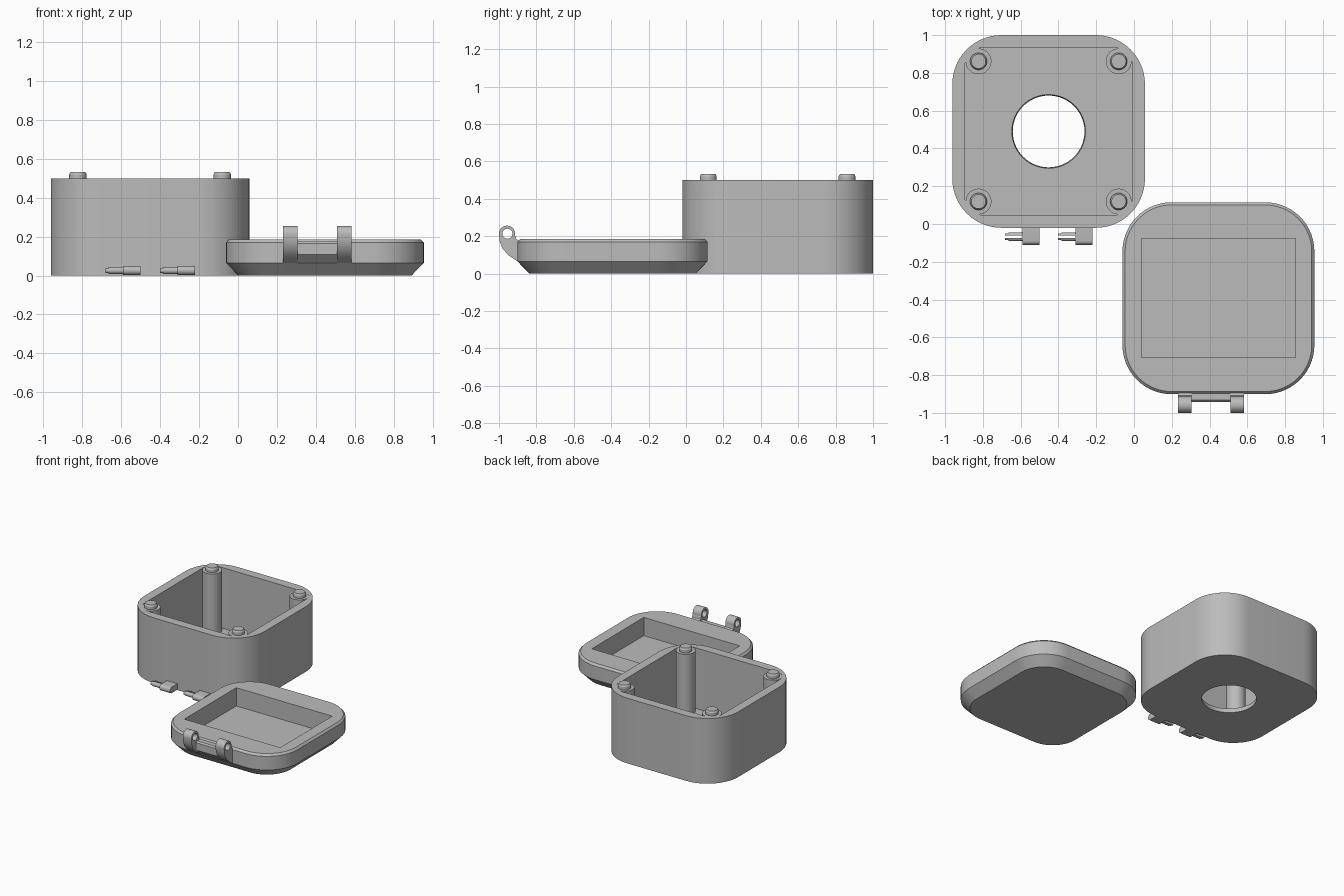
import bpy, bmesh, math
from math import sin, cos, pi

cube = bpy.data.objects.get("Cube")
if cube:
    bpy.data.objects.remove(cube, do_unlink=True)

grey = bpy.data.materials.new("light grey plastic")
grey.use_nodes = True
grey.diffuse_color = (0.5, 0.5, 0.5, 1)
grey.node_tree.nodes["Principled BSDF"].inputs["Base Color"].default_value = (0.5, 0.5, 0.5, 1)


def finish(obj):
    obj.data.materials.append(grey)
    for other in bpy.context.selected_objects:
        other.select_set(False)
    bpy.context.view_layer.objects.active = obj
    obj.select_set(True)
    if obj.type == 'CURVE':
        bpy.ops.object.convert(target='MESH')
    bpy.ops.object.shade_smooth_by_angle(angle=math.radians(30))


def arc(cx, cy, r, start, end, steps):
    """Points along an arc, angles in degrees."""
    angles = [math.radians(start + (end - start) * i / steps) for i in range(steps + 1)]
    return [(cx + r * cos(a), cy + r * sin(a)) for a in angles]


def rounded_rect(hx, hy, r):
    points = []
    for k, (sx, sy) in enumerate([(1, 1), (-1, 1), (-1, -1), (1, -1)]):
        points += arc(sx * (hx - r), sy * (hy - r), r, 90 * k, 90 * k + 90, 14)
    return points


def loft(name, centre, sections, closed=False):
    """Stack of rounded rectangles (half x, half y, radius, z), joined in order."""
    bm = bmesh.new()
    rings = [[bm.verts.new((x, y, z)) for x, y in rounded_rect(hx, hy, r)]
             for hx, hy, r, z in sections]
    pairs = list(zip(rings, rings[1:]))
    if closed:
        pairs.append((rings[-1], rings[0]))
    else:
        bm.faces.new(rings[0])
        bm.faces.new(rings[-1])
    for a, b in pairs:
        for i in range(len(a)):
            j = (i + 1) % len(a)
            bm.faces.new((a[i], a[j], b[j], b[i]))
    bmesh.ops.remove_doubles(bm, verts=bm.verts, dist=0.00005)
    bmesh.ops.recalc_face_normals(bm, faces=bm.faces)
    mesh = bpy.data.meshes.new(name)
    bm.to_mesh(mesh)
    bm.free()
    obj = bpy.data.objects.new(name, mesh)
    obj.location = (*centre, 0)
    bpy.context.collection.objects.link(obj)
    finish(obj)


def side_profile(name, outlines, x0, x1):
    """Outlines in the y-z plane (inner ones are holes), extruded along x."""
    curve = bpy.data.curves.new(name, 'CURVE')
    curve.dimensions = '2D'
    curve.fill_mode = 'BOTH'
    curve.extrude = (x1 - x0) / 2
    for points in outlines:
        spline = curve.splines.new('POLY')
        spline.points.add(len(points) - 1)
        for p, (y, z) in zip(spline.points, points):
            p.co = (y, z, 0, 1)
        spline.use_cyclic_u = True
    obj = bpy.data.objects.new(name, curve)
    obj.rotation_euler = (pi / 2, 0, pi / 2)
    obj.location.x = (x0 + x1) / 2
    bpy.context.collection.objects.link(obj)
    finish(obj)


# Open box with a round hole through its floor
BOX = (-0.452, 0.49)
loft("box_body", BOX, [
    (0.51, 0.51, 0.26, 0), (0.51, 0.51, 0.26, 0.5),
    (0.442, 0.442, 0.09, 0.5), (0.442, 0.442, 0.09, 0.035),
    (0.195, 0.195, 0.195, 0.035), (0.19, 0.19, 0.19, 0)], closed=True)

# Corner posts with chamfered locating pins
for sx, side in ((1, "left"), (-1, "right")):
    for sy, end in ((1, "back"), (-1, "front")):
        loft(f"corner_post_{end}_{side}", (BOX[0] + sx * 0.371, BOX[1] + sy * 0.371), [
            (0.068, 0.068, 0.068, 0.02), (0.068, 0.068, 0.068, 0.499),
            (0.045, 0.045, 0.045, 0.499), (0.045, 0.045, 0.045, 0.52),
            (0.038, 0.038, 0.038, 0.532)])

# Hinge lugs on the box, each with a split snap pin
for i, x in enumerate((-0.59, -0.31)):
    lug = [(-0.01, 0.003)] + arc(-0.088, 0.026, 0.023, 270, 90, 10) + [(-0.01, 0.049)]
    side_profile(f"hinge_lug_{i + 1}", [lug], x, x + 0.09)
    for cy, start, label in ((-0.062, 0, "rear"), (-0.073, 180, "front")):
        for r, x0, x1, part in ((0.018, x - 0.075, x, "prong"), (0.013, x - 0.092, x - 0.075, "tip")):
            half = arc(cy, 0.026, r, start - 90, start + 90, 10)
            side_profile(f"pin_{part}_{label}_{i + 1}", [half], x0, x1)

# Lid tray with a sloped underside and a shallow rectangular pocket
loft("lid_body", (0.447, -0.393), [
    (0.445, 0.445, 0.2, 0), (0.508, 0.508, 0.26, 0.065),
    (0.508, 0.508, 0.26, 0.17), (0.494, 0.494, 0.246, 0.185),
    (0.407, 0.315, 0, 0.185), (0.407, 0.315, 0, 0.045)])

# Hinge knuckles with pin holes, and the bar joining them
knuckle = ([(-0.89, 0.175), (-0.908, 0.185)] + arc(-0.957, 0.213, 0.043, -10, 180, 20)
           + [(-0.997, 0.175), (-0.982, 0.135), (-0.95, 0.098), (-0.9, 0.065), (-0.89, 0.065)])
hole = arc(-0.955, 0.213, 0.027, 0, 345, 23)
for i, x in enumerate((0.232, 0.51)):
    side_profile(f"hinge_knuckle_{i + 1}", [knuckle, hole], x, x + 0.073)
bar = [(-0.89, 0.065), (-0.9, 0.065), (-0.943, 0.108), (-0.943, 0.165), (-0.933, 0.175), (-0.89, 0.175)]
side_profile("hinge_bar", [bar], 0.3, 0.515)
